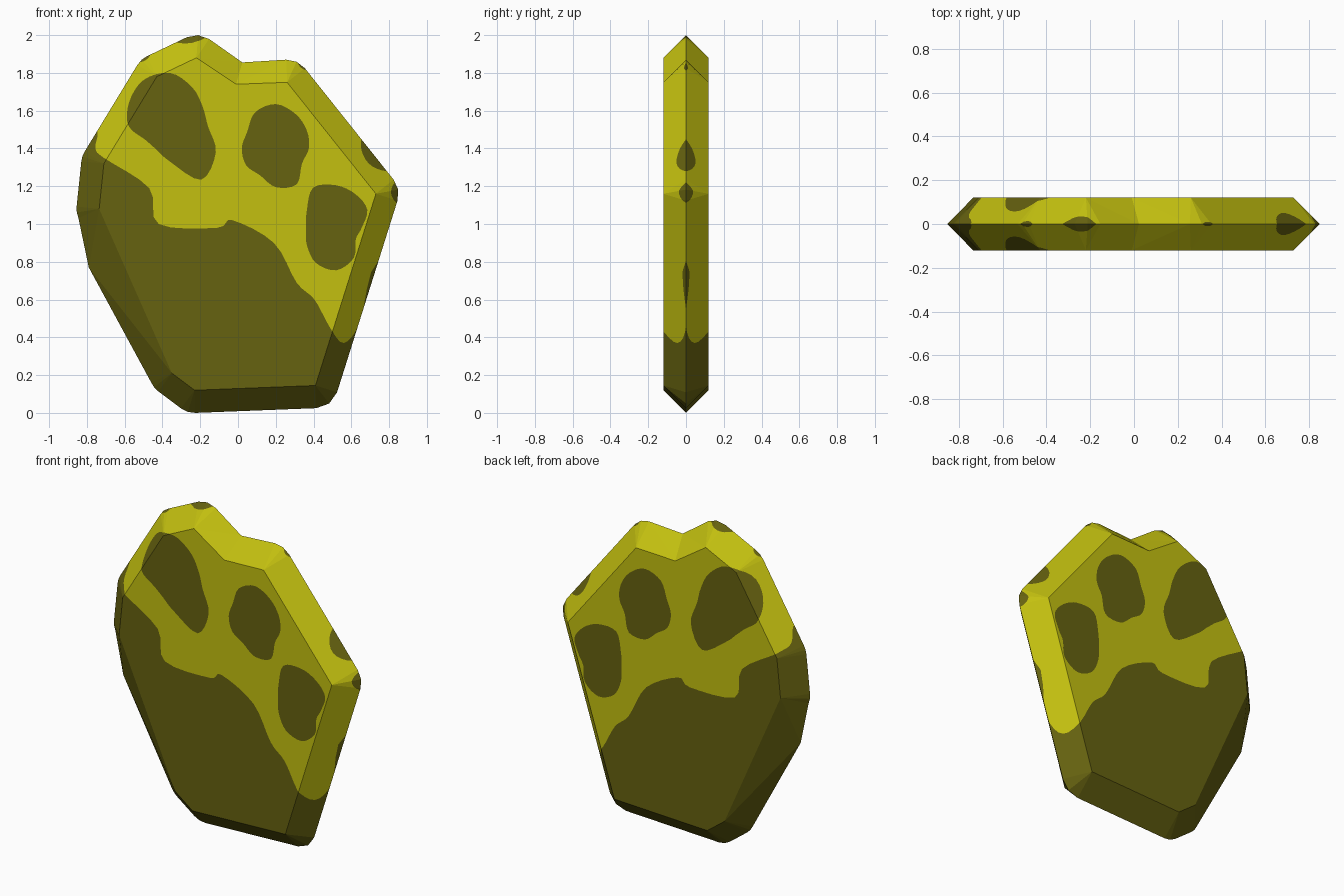
import bpy, bmesh
from math import cos, sin, tau
from mathutils import Vector
from mathutils.bvhtree import BVHTree
from mathutils.geometry import delaunay_2d_cdt

if "Cube" in bpy.data.objects:
    bpy.data.objects.remove(bpy.data.objects["Cube"])

BEVEL = 0.12


def material(name, rgb):
    m = bpy.data.materials.new(name)
    m.diffuse_color = (*rgb, 1)
    m.use_nodes = True
    m.node_tree.nodes["Principled BSDF"].inputs["Base Color"].default_value = m.diffuse_color
    return m


def smooth(pts, steps=4):
    """Closed Catmull-Rom curve through (x, z) points."""
    n, out = len(pts), []
    for i in range(n):
        a, b, c, d = (Vector(pts[(i + k) % n]) for k in (-1, 0, 1, 2))
        for s in range(steps):
            t = s / steps
            out.append(0.5 * (2 * b + (c - a) * t + (2 * a - 5 * b + 4 * c - d) * t * t
                              + (3 * b - a - 3 * c + d) * t ** 3))
    return out


def blob(x, z, radii):
    """Rounded patch given by radii at equal angles."""
    n = len(radii)
    return smooth([(x + r * cos(tau * k / n), z + r * sin(tau * k / n))
                   for k, r in enumerate(radii)])


# Slab: flat face outline, with a 45 degree rim fanned round each corner
verts = [Vector(p) for p in (
    (-.23, .12), (.41, .145), (.73, 1.16), (.26, 1.75), (-.01, 1.74),
    (-.22, 1.88), (-.43, 1.78), (-.71, 1.32), (-.735, 1.08), (-.35, .21))]
n = len(verts)
normals = []
for i in range(n):
    d = (verts[(i + 1) % n] - verts[i]).normalized()
    normals.append(Vector((d.y, -d.x)))
faces, fans = [list(range(n))], []
for i in range(n):
    a, b = normals[i - 1], normals[i]
    convex = a.x * b.y - a.y * b.x > 0
    rim = [verts[i] + a.lerp(b, t).normalized() * BEVEL
           for t in ((0, .5, 1) if convex else (.5,))]
    if i == 8:
        rim.append(Vector((-.79, .77)))  # bulge low on the left side
    fans.append(list(range(len(verts), len(verts) + len(rim))))
    verts += rim
for i in range(n):
    j = (i + 1) % n
    faces += [[a, b, i] for a, b in zip(fans[i], fans[i][1:])]
    faces += [[fans[i][-1], fans[j][0], j], [fans[i][-1], j, i]]
slab_faces = len(faces)
slab = BVHTree.FromPolygons(
    [(v.x, -BEVEL if k < n else 0, v.y) for k, v in enumerate(verts)], faces)

# Dark patches as seen from the front: three toes, palm, spots on the rim
left_toe = blob(-.36, 1.52, [.20, .20, .235, .28, .28, .25, .22, .15, .145, .19, .33, .28])
middle_toe = blob(.2, 1.4, [.175, .19, .21, .235, .22, .175, .18, .18, .165, .205, .22, .16])
right_toe = blob(.52, .98, [.135, .19, .205, .225, .245, .18, .16, .18, .215, .225, .185, .12])
palm = smooth([(-1, -.2), (1, -.2), (1, .7), (.74, .8), (.645, .48), (.56, .37),
               (.485, .455), (.405, .6), (.31, .69), (.19, .9), (-.03, 1.02),
               (-.11, .98), (-.42, 1), (-.47, 1.19), (-.71, 1.35), (-.755, 1.4),
               (-.76, 1.5), (-1, 1.45)])
spots = [blob(x, z, [r] * 8) for x, z, r in (
    (-.28, 2.17, .215), (-.53, 1.93, .075), (.38, 1.88, .07),
    (.79, 1.42, .14), (.88, 1.17, .07))]
for pts in [left_toe, middle_toe, right_toe, palm, *spots]:
    faces.append(list(range(len(verts), len(verts) + len(pts))))
    verts += pts

# Cut the slab outline by the patches, then lift it onto the bevelled surface
flat, _, tris, _, _, sources = delaunay_2d_cdt(verts, [], faces, 1, 1e-5)
middle = Vector((0, 1))


def depth(p):
    q = middle + (p - middle) * 0.99998
    hit = slab.ray_cast(Vector((q.x, -1, q.y)), Vector((0, 1, 0)))[0]
    return hit.y if hit else 0


heights = [depth(p) for p in flat]
bm = bmesh.new()
for side in (1, -1):
    vs = [bm.verts.new((p.x, side * h, p.y)) for p, h in zip(flat, heights)]
    for tri, src in zip(tris, sources):
        if any(s < slab_faces for s in src):
            f = bm.faces.new([vs[k] for k in tri[::side]])
            f.material_index = int(any(s >= slab_faces for s in src))
bmesh.ops.delete(bm, geom=[v for v in bm.verts if not v.link_faces], context='VERTS')
bmesh.ops.remove_doubles(bm, verts=bm.verts, dist=2e-4)
bmesh.ops.recalc_face_normals(bm, faces=bm.faces)

mesh = bpy.data.meshes.new("paw_slab")
bm.to_mesh(mesh)
bm.free()
mesh.materials.append(material("yellow", (0.55, 0.53, 0.005)))
mesh.materials.append(material("dark olive", (0.133, 0.122, 0.005)))
bpy.context.collection.objects.link(bpy.data.objects.new("paw_slab", mesh))
